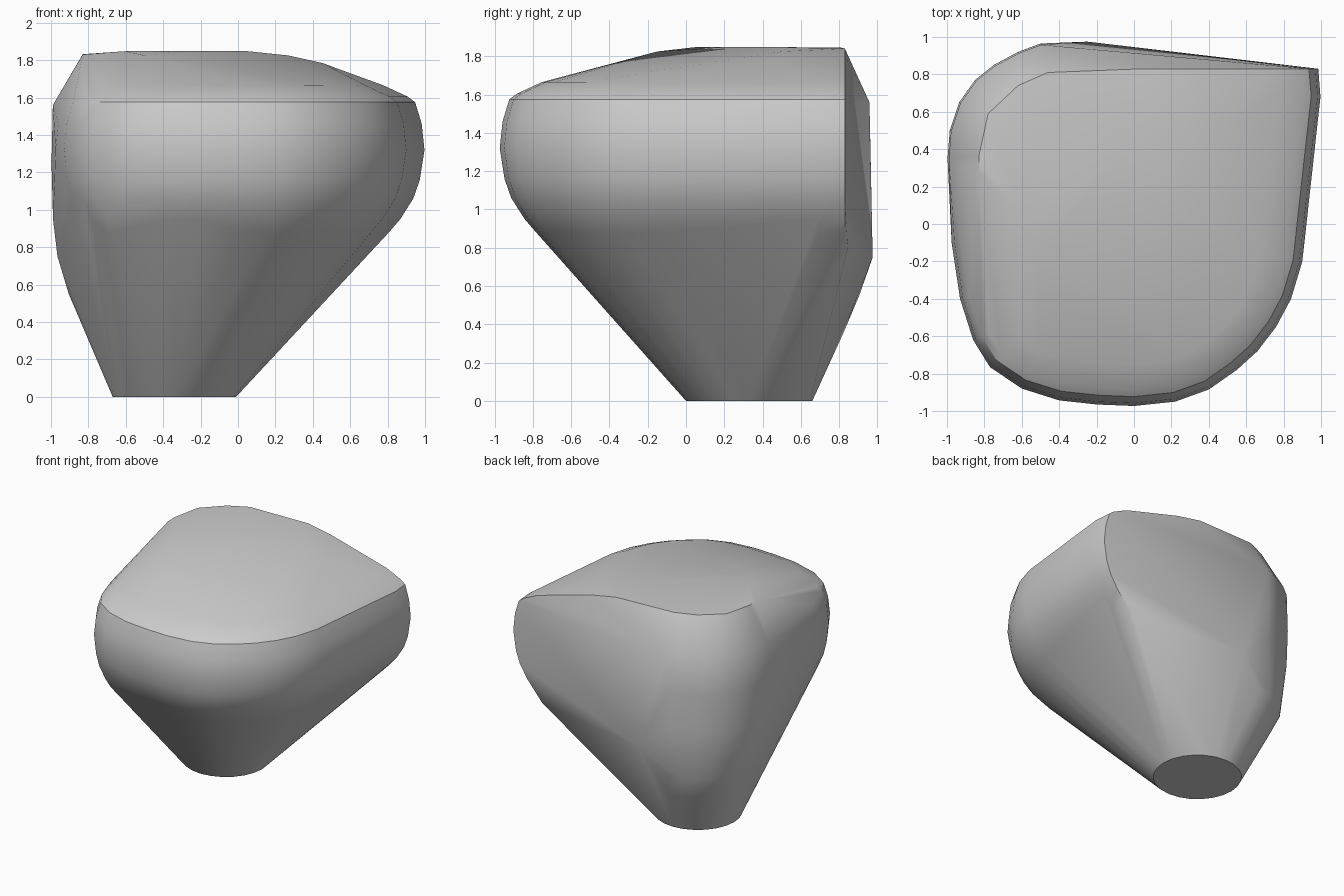
import bpy, bmesh, math
from mathutils import Vector

old = bpy.data.objects.get("Cube")
if old:
    bpy.data.objects.remove(old, do_unlink=True)


def material(name, colour):
    mat = bpy.data.materials.new(name)
    mat.use_nodes = True
    mat.diffuse_color = colour
    mat.node_tree.nodes["Principled BSDF"].inputs["Base Color"].default_value = colour
    return mat


def ring(cx, cy, z, radius, count=24):
    return [Vector((cx + radius * math.cos(math.tau * i / count),
                    cy + radius * math.sin(math.tau * i / count), z)) for i in range(count)]


points = []

# Round foot and the flaring neck above it
points += ring(-0.34, 0.33, 0.0, 0.33)
for offset, z, radius in [(0.42, 0.35, 0.4), (0.46, 0.55, 0.445)]:
    points += [p for p in ring(-offset, offset, z, radius) if p.y - p.x > 2 * offset]

# Bulging rim around the right, front and left sides
rim = [Vector(p) for p in [
    (0.985, 0.83), (0.997, 0.68), (0.9, -0.2), (0.84, -0.4), (0.76, -0.55), (0.66, -0.68),
    (0.55, -0.78), (0.4, -0.885), (0.22, -0.95), (0, -0.973), (-0.2, -0.965), (-0.4, -0.943),
    (-0.6, -0.88), (-0.77, -0.765), (-0.86, -0.62), (-0.93, -0.4), (-0.975, -0.1)]]
profile = [(0.22, 1.665), (0.09, 1.605), (0.05, 1.575), (0.015, 1.46), (0, 1.32),
           (0.025, 1.16), (0.06, 1.06), (0.13, 0.95), (0.19, 0.88)]
for i, p in enumerate(rim):
    tangent = (rim[min(i + 1, len(rim) - 1)] - rim[max(i - 1, 0)]).normalized()
    inward = Vector((tangent.y, -tangent.x)) if i else Vector((-1, 0))
    # The underside is fuller towards the left end
    fullness = 0.65 if p.x < -0.7 else 1
    for inset, z in profile:
        q = p + inward * inset * (fullness if z < 1.2 else 1)
        points.append(Vector((q.x, q.y, z)))

# Lower end of the crease beside the flat back
points.append(Vector((0.71, 0.845, 0.8)))

# Upright rounded back corner
corner = [(-0.997, 0.35), (-0.985, 0.5), (-0.935, 0.65), (-0.85, 0.77),
          (-0.75, 0.85), (-0.62, 0.92), (-0.5, 0.965)]
for z, scale in [(1.56, 0.993), (1.25, 1), (0.95, 0.992), (0.75, 0.968)]:
    points += [Vector((x * scale, y * scale, z)) for x, y in corner]
points.append(Vector((-0.25, 0.975, 0.75)))

# Gently domed top
points += [Vector(p) for p in [
    (-0.83, 0.28, 1.83), (-0.83, 0.36, 1.832), (-0.78, 0.59, 1.835), (-0.62, 0.74, 1.84),
    (-0.46, 0.81, 1.845), (0.05, 0.83, 1.84), (0.27, 0.83, 1.8), (0.66, 0.83, 1.68),
    (0.05, 0.5, 1.848), (0.27, 0.5, 1.825), (0.45, 0.5, 1.785), (-0.6, 0.05, 1.848),
    (-0.5, -0.15, 1.825), (-0.3, 0.2, 1.848)]]

# Skin everything with one convex shell
bm = bmesh.new()
for p in points:
    bm.verts.new(p)
hull = bmesh.ops.convex_hull(bm, input=bm.verts)
spare = {v for v in hull["geom_interior"] + hull["geom_unused"] if isinstance(v, bmesh.types.BMVert)}
bmesh.ops.delete(bm, geom=list(spare), context="VERTS")
bmesh.ops.dissolve_limit(bm, angle_limit=math.radians(1), verts=bm.verts, edges=bm.edges)
bmesh.ops.recalc_face_normals(bm, faces=bm.faces)
mesh = bpy.data.meshes.new("rounded_body")
bm.to_mesh(mesh)
bm.free()
mesh.materials.append(material("mid grey", (0.6, 0.6, 0.6, 1)))
body = bpy.data.objects.new("rounded_body", mesh)
bpy.context.collection.objects.link(body)
bpy.context.view_layer.objects.active = body
body.select_set(True)
bpy.ops.object.shade_smooth_by_angle(angle=math.radians(35))
